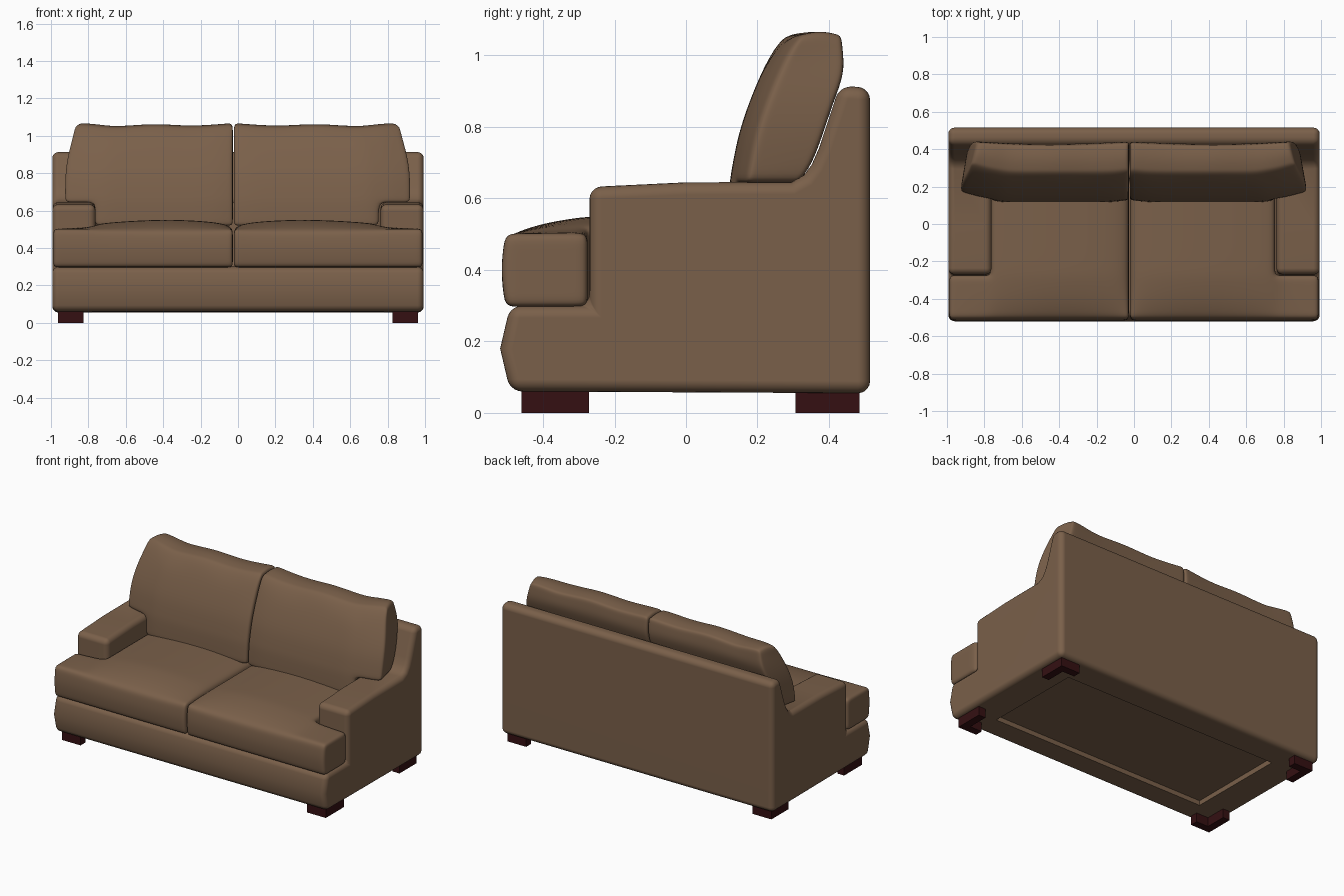
import bpy, bmesh, math

if "Cube" in bpy.data.objects:
    bpy.data.objects.remove(bpy.data.objects["Cube"])


def material(name, rgb):
    m = bpy.data.materials.new(name)
    m.diffuse_color = (*rgb, 1)
    m.use_nodes = True
    m.node_tree.nodes["Principled BSDF"].inputs["Base Color"].default_value = m.diffuse_color
    return m


BROWN = material("brown leather", (0.195, 0.117, 0.068))
WOOD = material("dark red wood", (0.035, 0.005, 0.006))


def finish(bm, name, mat):
    bmesh.ops.recalc_face_normals(bm, faces=bm.faces)
    me = bpy.data.meshes.new(name)
    bm.to_mesh(me)
    bm.free()
    ob = bpy.data.objects.new(name, me)
    bpy.context.collection.objects.link(ob)
    me.materials.append(mat)
    return ob


def extrude(name, pts, axis, lo, hi, mat):
    """Prism: pts are (y, z) along x, or (x, y) along z."""
    bm = bmesh.new()
    put = (lambda p, d: (d, *p)) if axis == "x" else (lambda p, d: (*p, d))
    a, b = ([bm.verts.new(put(p, d)) for p in pts] for d in (lo, hi))
    bm.faces.new(a)
    bm.faces.new(b)
    for i in range(len(pts)):
        j = (i + 1) % len(pts)
        bm.faces.new((a[i], a[j], b[j], b[i]))
    return finish(bm, name, mat)


def blocks(name, xs, ys, zs, inside, warp, mat):
    """Surface of the grid cells that pass inside(), warped and subdivided."""
    bm = bmesh.new()
    verts = {}
    ax = (xs, ys, zs)
    n = [len(a) - 1 for a in ax]

    def full(c):
        if any(c[k] < 0 or c[k] >= n[k] for k in range(3)):
            return False
        return inside(*[(ax[k][c[k]] + ax[k][c[k] + 1]) / 2 for k in range(3)])

    def vert(c):
        if c not in verts:
            verts[c] = bm.verts.new(warp(*[ax[k][c[k]] for k in range(3)]))
        return verts[c]

    for c in ((i, j, k) for i in range(n[0]) for j in range(n[1]) for k in range(n[2])):
        if not full(c):
            continue
        for k in range(3):
            for d in (0, 1):
                nb = list(c)
                nb[k] += 2 * d - 1
                if full(nb):
                    continue
                quad = []
                for p, q in ((0, 0), (1, 0), (1, 1), (0, 1)):
                    v = list(c)
                    v[k] += d
                    v[(k + 1) % 3] += p
                    v[(k + 2) % 3] += q
                    quad.append(vert(tuple(v)))
                bm.faces.new(quad)
    ob = finish(bm, name, mat)
    for p in ob.data.polygons:
        p.use_smooth = True
    ob.modifiers.new("soft", "SUBSURF").levels = 2
    ob.modifiers["soft"].render_levels = 2
    return ob


def interp(table, t):
    for (a, u), (b, v) in zip(table, table[1:]):
        if t <= b:
            return u + (v - u) * max(0, (t - a) / (b - a))
    return table[-1][1]


# Body: side silhouette, with the seat well and the underside recess cut out
side = [(-0.492, 0.06), (0.515, 0.055), (0.515, 0.91), (0.43, 0.915), (0.372, 0.74),
        (0.352, 0.695), (0.33, 0.665), (0.295, 0.646), (0.0, 0.645), (-0.27, 0.632),
        (-0.27, 0.30), (-0.492, 0.30), (-0.52, 0.18)]
body = extrude("body", side, "x", -0.993, 0.993, BROWN)
well = extrude("seat_well_cutter", [(-0.7, 0.30), (0.24, 0.30), (0.24, 1.2), (-0.7, 1.2)],
               "x", -0.762, 0.762, BROWN)
recess = extrude("underside_cutter", [(-0.78, -0.33), (0.78, -0.33), (0.78, 0.33), (-0.78, 0.33)],
                 "z", -0.1, 0.09, BROWN)


def cut(cutter):
    m = body.modifiers.new("cut", "BOOLEAN")
    m.operation, m.object, m.solver = "DIFFERENCE", cutter, "EXACT"


cut(well)
bev = body.modifiers.new("round", "BEVEL")
bev.width, bev.segments, bev.limit_method = 0.034, 5, "ANGLE"
bev.angle_limit = math.radians(40)
bev.use_clamp_overlap = False
cut(recess)
bpy.context.view_layer.objects.active = body
body.select_set(True)
for m in list(body.modifiers):
    bpy.ops.object.modifier_apply(modifier=m.name)
for c in (well, recess):
    bpy.data.objects.remove(c)
bpy.ops.object.shade_smooth_by_angle(angle=math.radians(40))
body.modifiers.new("even shading", "WEIGHTED_NORMAL").keep_sharp = True

# Cushions, one pair per side; the gap between them sits slightly left of centre
for s, label in ((-1, "left"), (1, "right")):
    def place(u):
        return s * u - 0.025 * (1 - u)

    # T-shaped seat cushion with a crowned top
    def seat(u, y, z):
        crown = interp([(-0.51, -0.015), (-0.44, 0.02), (-0.35, 0.04), (-0.26, 0.05), (0.3, 0.05)], y)
        crown *= interp([(0, 0.0), (0.04, 0.5), (0.15, 0.9), (0.4, 1), (0.7, 0.7), (0.8, 0.2), (1, 0)], u)
        bulge = 0.012 * math.sin(math.pi * (z - 0.3) / 0.2) if y < -0.5 else 0
        return place(u), y - bulge, z + crown * (z - 0.3) / 0.2

    blocks(f"seat_cushion_{label}",
           [0.003, 0.035, 0.1, 0.25, 0.42, 0.6, 0.72, 0.76, 0.8, 0.88, 0.95, 0.987],
           [-0.505, -0.465, -0.40, -0.32, -0.275, -0.23, -0.1, 0.08, 0.2, 0.235],
           [0.297, 0.335, 0.40, 0.46, 0.502],
           lambda u, y, z: u < 0.76 or y < -0.275, seat, BROWN)

    # Back cushion leaning on the back, notched over the arm
    front = [(0.52, 0.115), (0.65, 0.122), (0.8, 0.15), (0.93, 0.2), (1.0, 0.235), (1.05, 0.275)]
    rear = [(0.52, 0.30), (0.65, 0.315), (0.7, 0.36), (0.85, 0.405), (0.95, 0.445), (1.05, 0.435)]

    def back(u, t, z):
        f, r = interp(front, z), interp(rear, z)
        f += interp([(0, 0.012), (0.1, 0), (0.7, 0), (0.82, 0.02), (0.93, 0.05)], u)
        r -= 0.015 * math.sin(math.pi * min(u, 0.9) / 0.9)
        width = interp([(0.6, 1), (0.78, 1), (0.9, 0.985), (1.0, 0.95), (1.06, 0.935)], z)
        x = u * width if u > 0.5 else u
        x -= 0.03 * t * max(0, (u - 0.6) / 0.3)
        top = 0.008 * math.cos(u * 14) if z > 0.95 else 0
        arch = 0.012 * math.sin(math.pi * t) if z > 1.04 else 0
        return place(x), f + (r - f) * t, z + top + arch

    blocks(f"back_cushion_{label}",
           [0.003, 0.035, 0.1, 0.25, 0.42, 0.6, 0.7, 0.76, 0.82, 0.885, 0.925],
           [0, 0.14, 0.4, 0.65, 0.88, 1],
           [0.52, 0.56, 0.645, 0.69, 0.78, 0.87, 0.95, 1.01, 1.048],
           lambda u, t, z: u < 0.76 or z > 0.645, back, BROWN)

    # L-shaped corner feet
    for end, y0, y1 in (("front", -0.46, -0.272), ("back", 0.485, 0.307)):
        d = 0.05 if y1 > y0 else -0.05
        x0, x1, xi = s * 0.962, s * 0.825, s * 0.912
        extrude(f"{end}_foot_{label}",
                [(x0, y0), (x1, y0), (x1, y0 + d), (xi, y0 + d), (xi, y1), (x0, y1)],
                "z", 0, 0.066, WOOD)
